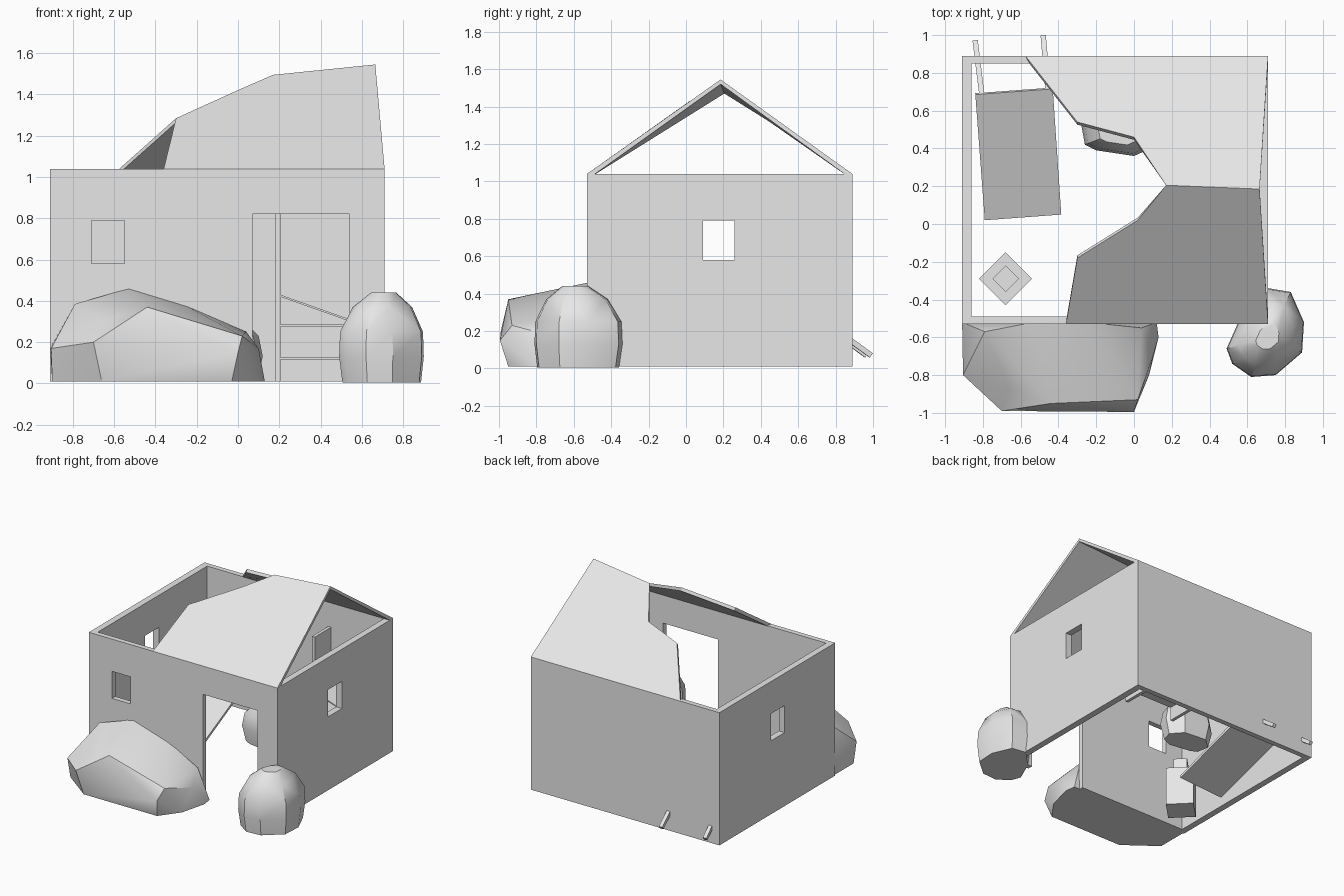
import bpy, bmesh
from math import radians
from mathutils import Vector

old = bpy.data.objects.get("Cube")
if old:
    bpy.data.objects.remove(old, do_unlink=True)

stone = bpy.data.materials.new("pale_grey")
stone.use_nodes = True
stone.diffuse_color = (0.8, 0.8, 0.8, 1)
stone.node_tree.nodes["Principled BSDF"].inputs["Base Color"].default_value = (0.8, 0.8, 0.8, 1)


def finish(name, bm):
    bmesh.ops.recalc_face_normals(bm, faces=bm.faces)
    mesh = bpy.data.meshes.new(name)
    bm.to_mesh(mesh)
    bm.free()
    mesh.materials.append(stone)
    obj = bpy.data.objects.new(name, mesh)
    bpy.context.collection.objects.link(obj)
    return obj


def box(name, lo, hi):
    bm = bmesh.new()
    lo, hi = Vector(lo), Vector(hi)
    bmesh.ops.create_cube(bm, size=1)
    for v in bm.verts:
        v.co = (lo + hi) / 2 + v.co * (hi - lo)
    return finish(name, bm)


def hull(name, points):
    bm = bmesh.new()
    verts = [bm.verts.new(p) for p in points]
    res = bmesh.ops.convex_hull(bm, input=verts)
    loose = [v for v in bm.verts if not v.link_faces]
    bmesh.ops.delete(bm, geom=loose, context='VERTS')
    return finish(name, bm)


def beam(name, a, b, width):
    a, b = Vector(a), Vector(b)
    bm = bmesh.new()
    bmesh.ops.create_cube(bm, size=1)
    rot = (b - a).to_track_quat('Z', 'X')
    for v in bm.verts:
        v.co = (a + b) / 2 + rot @ Vector((v.co.x * width, v.co.y * width, v.co.z * (b - a).length))
    return finish(name, bm)


def activate(obj):
    bpy.ops.object.select_all(action='DESELECT')
    obj.select_set(True)
    bpy.context.view_layer.objects.active = obj


def smooth(obj, angle):
    activate(obj)
    bpy.ops.object.shade_smooth_by_angle(angle=radians(angle))


# Walls: hollow shell with a doorway and three windows
walls = box("walls", (-0.91, -0.53, 0.01), (0.71, 0.89, 1.04))
cuts = {
    "room_cutter": ((-0.86, -0.49, -0.5), (0.66, 0.85, 1.5)),
    "door_cutter": ((0.07, -0.7, -0.3), (0.54, -0.3, 0.82)),
    "front_window_cutter": ((-0.71, -0.7, 0.58), (-0.55, -0.3, 0.79)),
    "side_window_cutter": ((-1.2, 0.09, 0.58), (1.2, 0.26, 0.79)),
}
for name, (lo, hi) in cuts.items():
    cutter = box(name, lo, hi)
    mod = walls.modifiers.new(name, 'BOOLEAN')
    mod.operation = 'DIFFERENCE'
    mod.solver = 'EXACT'
    mod.object = cutter
    activate(walls)
    bpy.ops.object.modifier_apply(modifier=name)
    bpy.data.objects.remove(cutter, do_unlink=True)

# Roof: two slopes with a ragged broken edge, thickened inward
bm = bmesh.new()
ridge = [bm.verts.new(p) for p in ((0.665, 0.185, 1.545), (0.17, 0.205, 1.495))]
front = [(0.02, 0.02, 1.43), (-0.30, -0.18, 1.285), (-0.36, -0.53, 1.04), (0.71, -0.53, 1.04)]
back = [(0.0, 0.46, 1.34), (-0.30, 0.54, 1.285), (-0.575, 0.89, 1.04), (0.71, 0.89, 1.04)]
bm.faces.new(ridge + [bm.verts.new(p) for p in front])
bm.faces.new((ridge + [bm.verts.new(p) for p in back])[::-1])
roof = finish("broken_roof", bm)
if roof.data.polygons[0].normal.z < 0:
    roof.data.flip_normals()
mod = roof.modifiers.new("thickness", 'SOLIDIFY')
mod.thickness = 0.025
mod.offset = -1

# Collapsed table: tilted top and two splayed legs poking through the back wall
top = [Vector(p) for p in ((-0.385, 0.05, 0.035), (-0.43, 0.715, 0.30),
                           (-0.84, 0.685, 0.30), (-0.79, 0.02, 0.035))]
normal = (top[1] - top[0]).cross(top[2] - top[0]).normalized()
hull("table_top", top + [p - normal * 0.02 for p in top])
beam("table_leg_right", (-0.805, 0.68, 0.28), (-0.84, 0.965, 0.07), 0.028)
beam("table_leg_left", (-0.455, 0.70, 0.28), (-0.48, 0.99, 0.07), 0.028)

# Square jug: turned body with a narrow neck
for name, r, z0, z1 in (("jug_body", 0.14, 0.01, 0.31), ("jug_neck", 0.07, 0.31, 0.41)):
    hull(name, [(-0.68 + dx * r, -0.29 + dy * r, z) for z in (z0, z1)
                for dx, dy in ((1, 0), (0, 1), (-1, 0), (0, -1))])

# Bookcase against the back wall, with one fallen shelf
for name, x in (("bookcase_side_right", 0.18), ("bookcase_side_left", 0.60)):
    box(name, (x, 0.65, 0.01), (x + 0.025, 0.85, 0.85))
for name, z in (("lower_shelf", 0.115), ("middle_shelf", 0.275)):
    box(name, (0.205, 0.65, z), (0.60, 0.85, z + 0.01))
hull("fallen_shelf", [(x, y, z + t) for x, z in ((0.205, 0.42), (0.60, 0.28))
                      for y in (0.65, 0.85) for t in (0, 0.01)])

# Large boulder leaning on the front wall
boulder = hull("large_boulder", [
    (-0.79, -0.57, 0.385), (-0.53, -0.52, 0.46), (-0.66, -0.87, 0.30), (-0.44, -0.95, 0.37),
    (-0.25, -0.9, 0.31), (-0.25, -0.52, 0.375), (0.04, -0.55, 0.25), (0.02, -0.93, 0.23),
    (0.10, -0.7, 0.17), (-0.905, -0.8, 0.17), (-0.91, -0.52, 0.17), (-0.7, -0.99, 0.20),
    (0.0, -0.995, 0.15), (-0.9, -0.77, 0.01), (-0.9, -0.52, 0.01), (-0.66, -0.95, 0.01),
    (-0.03, -0.95, 0.01), (0.08, -0.8, 0.01), (0.13, -0.6, 0.01), (0.12, -0.52, 0.01)])
smooth(boulder, 32)


# Round rocks: an outline scaled at several heights
def rock(name, outline, centre, rings):
    cx, cy = centre
    obj = hull(name, [(cx + (x - cx) * s, cy + (y - cy) * s, z)
                      for z, s in rings for x, y in outline])
    smooth(obj, 35)


rock("small_boulder",
     [(0.71, -0.34), (0.83, -0.36), (0.9, -0.52), (0.89, -0.68), (0.75, -0.8),
      (0.62, -0.81), (0.52, -0.74), (0.49, -0.66), (0.57, -0.48)], (0.71, -0.6),
     [(0.005, 0.93), (0.13, 1.0), (0.25, 0.98), (0.37, 0.7), (0.44, 0.3)])
rock("indoor_rock",
     [(-0.28, 0.53), (-0.26, 0.42), (-0.2, 0.39), (0.0, 0.36), (0.09, 0.4),
      (0.12, 0.5), (0.03, 0.6), (-0.18, 0.62)], (-0.08, 0.49),
     [(0.01, 0.85), (0.13, 1.0), (0.23, 0.9), (0.3, 0.55)])
